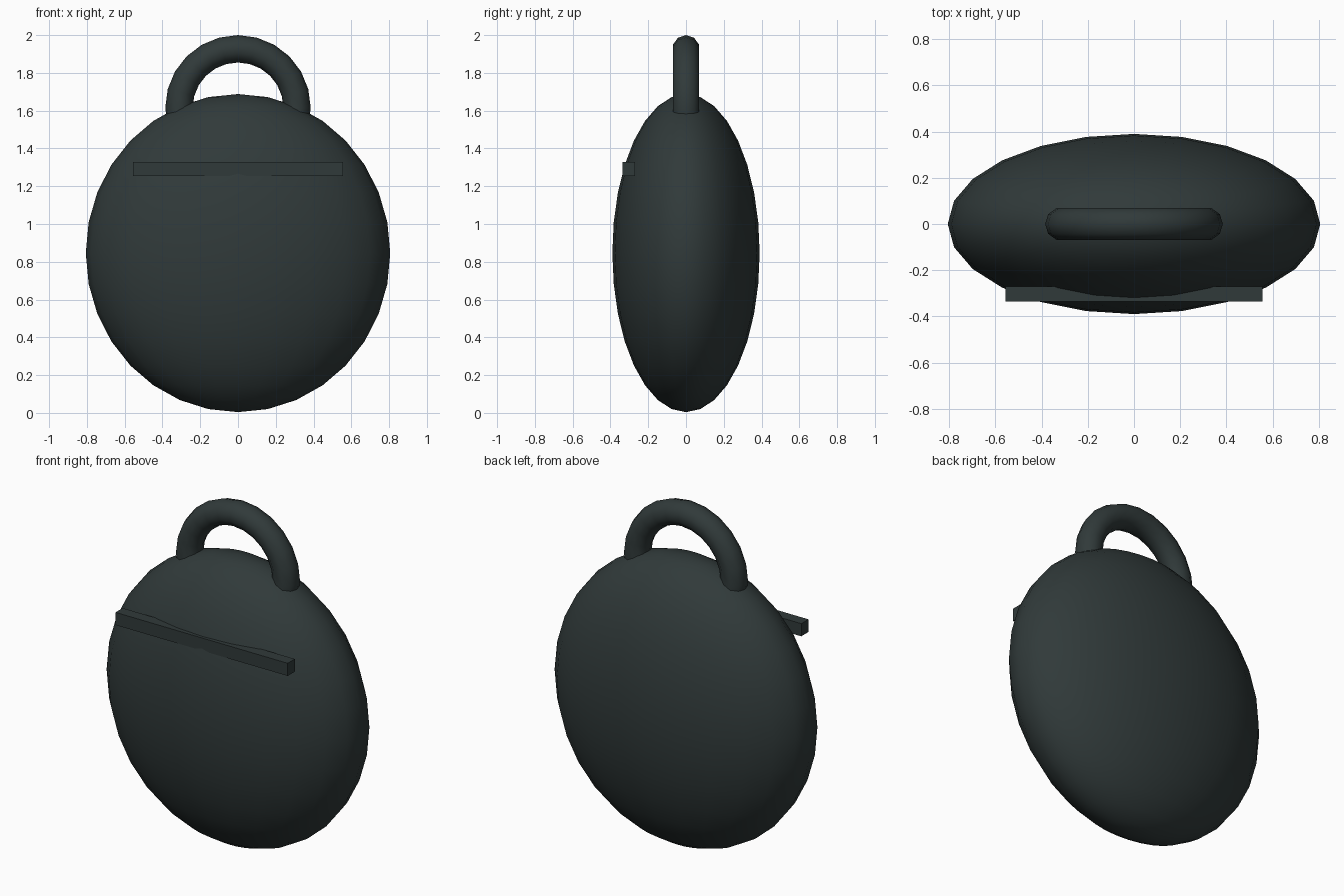
import bpy
import math

cube = bpy.data.objects.get("Cube")
if cube:
    bpy.data.objects.remove(cube, do_unlink=True)

# One dark green-grey finish for every part
finish = bpy.data.materials.new("dark_slate")
finish.use_nodes = True
colour = (0.030, 0.042, 0.042, 1)
finish.diffuse_color = colour
finish.node_tree.nodes["Principled BSDF"].inputs["Base Color"].default_value = colour


def finish_part(name, scale=(1, 1, 1), smooth=True):
    """Name the active object, apply its size, shade it and colour it."""
    part = bpy.context.object
    part.name = name
    part.scale = scale
    bpy.ops.object.transform_apply(location=False, rotation=True, scale=True)
    if smooth:
        bpy.ops.object.shade_smooth_by_angle(angle=math.radians(50))
    part.data.materials.append(finish)
    return part


# Flattened round body
bpy.ops.mesh.primitive_uv_sphere_add(segments=24, ring_count=16, radius=1,
                                     location=(0, 0, 0.846))
finish_part("body", (0.806, 0.39, 0.842))

# Ring handle, its lower half sunk into the body
bpy.ops.mesh.primitive_torus_add(major_segments=24, minor_segments=10,
                                 major_radius=0.3125, minor_radius=0.0725,
                                 location=(0, 0, 1.615),
                                 rotation=(math.pi / 2, 0, 0))
finish_part("handle")

# Straight bar across the upper front
bpy.ops.mesh.primitive_cube_add(size=1, location=(0, -0.303, 1.291))
finish_part("front_bar", (1.112, 0.066, 0.074), smooth=False)
